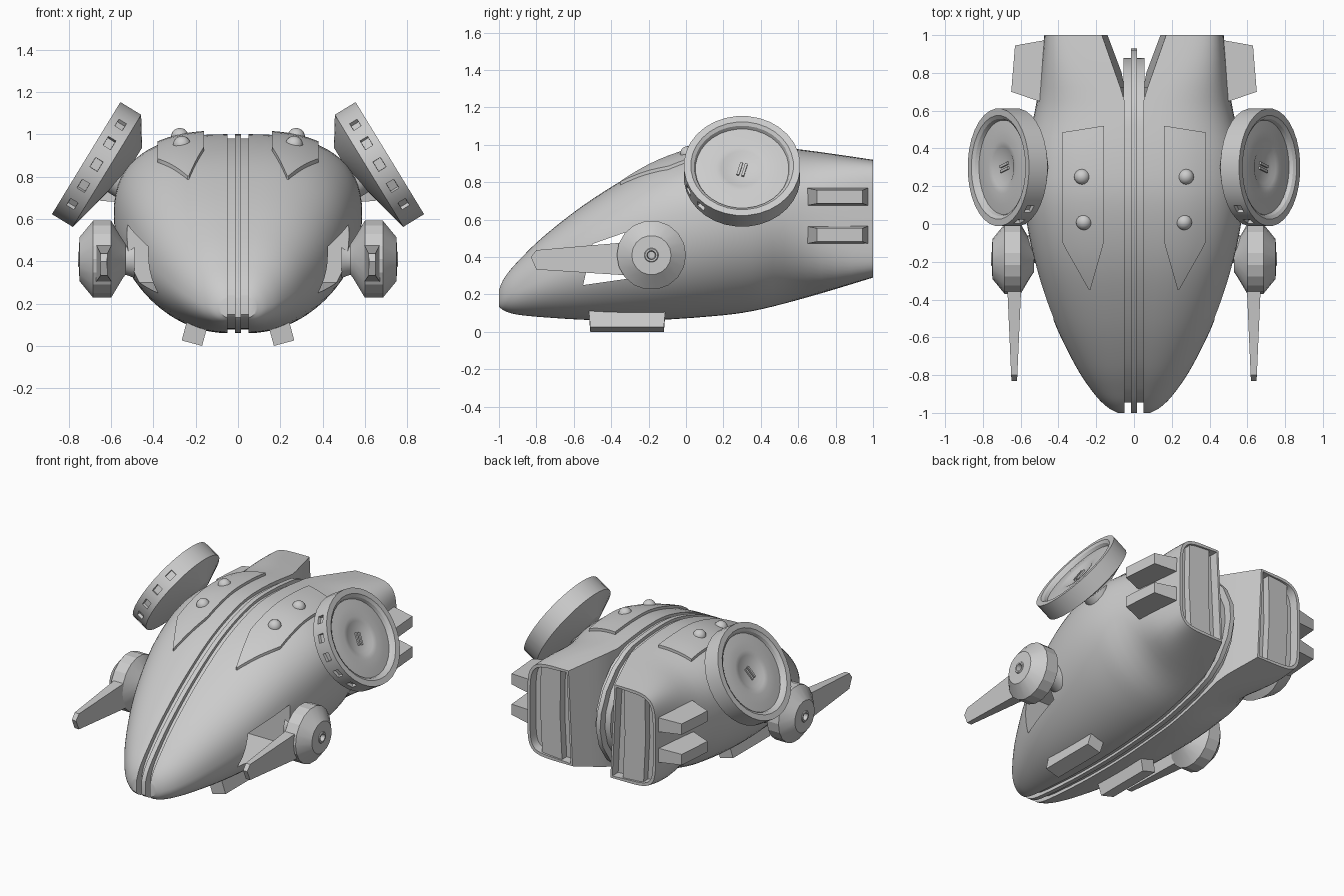
import bpy, bmesh, math
from mathutils import Matrix, Vector

if "Cube" in bpy.data.objects:
    bpy.data.objects.remove(bpy.data.objects["Cube"])


def loft(rings, bm=None):
    """Skin closed rings of points and cap both ends."""
    bm = bm or bmesh.new()
    vs = [[bm.verts.new(p) for p in r] for r in rings]
    n = len(rings[0])
    for a, b in zip(vs, vs[1:]):
        for j in range(n):
            bm.faces.new((a[j], a[(j + 1) % n], b[(j + 1) % n], b[j]))
    bm.faces.new(vs[0])
    bm.faces.new(vs[-1])
    return bm


def finish(name, bm, mirror=True, angle=30, matrix=None, cutter=None):
    bmesh.ops.recalc_face_normals(bm, faces=bm.faces)
    if matrix:
        bm.transform(matrix)
    me = bpy.data.meshes.new(name)
    bm.to_mesh(me)
    bm.free()
    ob = bpy.data.objects.new(name, me)
    bpy.context.collection.objects.link(ob)
    bpy.ops.object.select_all(action='DESELECT')
    ob.select_set(True)
    bpy.context.view_layer.objects.active = ob
    if cutter:
        m = ob.modifiers.new("cut", 'BOOLEAN')
        m.object, m.operation, m.solver = cutter, 'DIFFERENCE', 'EXACT'
        bpy.ops.object.modifier_apply(modifier="cut")
    if angle:
        bpy.ops.object.shade_smooth_by_angle(angle=math.radians(angle))
    if mirror:
        m = ob.modifiers.new("mirror", 'MIRROR')
        m.use_mirror_merge = False
        m.mirror_object = centre
    return ob


def slab(outline, x0, x1):
    return loft([[(x, y, z) for y, z in outline] for x in (x0, x1)])


def box(size, loc, rot=None):
    bm = bmesh.new()
    bmesh.ops.create_cube(bm, size=1)
    bm.transform(Matrix.Translation(loc) @ (rot or Matrix()) @ Matrix.Diagonal((*size, 1)))
    return bm


def lathe(profile, segs):
    """Rings of (radius, height, x shift) about local z."""
    rings = []
    for r, h, s in profile:
        rings.append([(s + r * math.cos(2 * math.pi * (j - .5) / segs),
                       r * math.sin(2 * math.pi * (j - .5) / segs), h) for j in range(segs)])
    return loft(rings)


# mirror centre
centre = bpy.data.objects.new("mirror_centre", None)
bpy.context.collection.objects.link(centre)
centre.hide_render = True

# hull stations: y, half width, widest z, top z, bottom z, inner x, top power, bottom power
ST = [(-1, .085, .18, .225, .135, .05, 2, 2), (-.97, .14, .19, .29, .112, .05, 2.1, 2),
      (-.9, .21, .22, .375, .092, .05, 2.2, 2), (-.75, .31, .29, .52, .077, .05, 2.3, 2),
      (-.5, .43, .40, .71, .063, .05, 2.4, 2), (-.2, .525, .52, .885, .062, .05, 2.5, 2),
      (.1, .58, .60, .985, .08, .05, 2.5, 2), (.35, .58, .62, 1.0, .11, .05, 2.5, 2),
      (.65, .515, .62, .97, .185, .05, 2.8, 2.4), (1, .475, .61, .92, .29, .17, 5, 6)]


def catmull(i, t):
    p = [ST[max(0, min(len(ST) - 1, i + k))] for k in (-1, 0, 1, 2)]
    v = [.5 * (2 * b + (c - a) * t + (2 * a - 5 * b + 4 * c - d) * t * t + (3 * b - a - 3 * c + d) * t ** 3)
         for a, b, c, d in zip(*p)]
    v[5] = .05 + .12 * max(0, (v[0] - .66) / .34)
    return v


DENSE = [catmull(i, k / 5) for i in range(len(ST) - 1) for k in range(5)] + [list(ST[-1])]


def hull_top(x, y):
    for a, b in zip(DENSE, DENSE[1:]):
        if a[0] <= y <= b[0]:
            t = (y - a[0]) / (b[0] - a[0])
            _, w, zm, zt, _, xi, n, _ = [p + (q - p) * t for p, q in zip(a, b)]
            u = min(1, max(0, (x - xi) / (w - xi)))
            return zm + (zt - zm) * (1 - u ** n) ** (1 / n)


# cutter for the side opening that runs through the hull
cut = finish("opening_cutter", slab([(-.55, .25), (-.2, .30), (-.2, .575), (-.5, .47)], -1, 1), False, 0)
cut.hide_render = True

# hull half with recessed rear exhaust; inner rear wall leans in towards the bottom
rings = []
for y, w, zm, zt, zb, xi, nt, nb in DENSE:
    ring = []
    low = .05 + .09 * max(0, (y - .76) / .24)
    for k in range(33):
        a = math.pi / 2 - math.pi * k / 32
        c, s = max(0, math.cos(a)), math.sin(a)
        n, h = (nt, zt - zm) if s >= 0 else (nb, zm - zb)
        x0 = low + (xi - low) * (s + 1) / 2
        ring.append((x0 + (w - x0) * c ** (2 / n), y, zm + math.copysign(h * abs(s) ** (2 / n), s)))
    rings.append(ring)
bm = loft(rings)
bmesh.ops.recalc_face_normals(bm, faces=bm.faces)
rear = [f for f in bm.faces if f.calc_center_median().y > .999]
bmesh.ops.inset_region(bm, faces=rear, thickness=.02)
bmesh.ops.inset_region(bm, faces=rear, thickness=.002, depth=-.06)
finish("hull_half", bm, cutter=cut)
finish("exhaust_panel", loft([[(x, .93, z), (x, .99, z), (x + .15, .985, z), (x + .15, .93, z)]
                              for x, z in ((.225, .305), (.24, .6), (.235, .905))]))

# central ridge and the groove floor either side of it
outline = [(d[0], d[3]) for d in DENSE if d[0] < .6]
outline += [(.65, .955), (.76, .89), (.86, .78), (.92, .65), (.93, .54), (.9, .42), (.82, .30), (.72, .22)]
outline += [(d[0], d[4]) for d in reversed(DENSE) if d[0] < .6]
finish("centre_ridge", slab(outline, -.015, .015), False, cutter=cut)
inner = [(y * .945, .5 + (z - .5) * .96) for y, z in outline]
finish("groove_floor", slab(inner, -.055, .055), False, cutter=cut)

# raised top plates following the hull
rings = []
for k in range(18):
    y = -.35 + .87 * k / 17
    t = min(1, (y + .35) / .25)
    lo, hi = .232 + (.16 - .232) * t, .238 + (.38 - .238) * t
    xs = [lo + (hi - lo) * i / 5 for i in range(6)]
    ys = [y - .035 * i / 5 * max(0, k - 14) / 3 for i in range(6)]
    top = [(x, v, hull_top(x, v)) for x, v in zip(xs, ys)]
    rings.append([(x, v, z + .018) for x, v, z in top] + [(x, v, z - .03) for x, v, z in reversed(top)])
finish("top_plate", loft(rings))

# domes on the plates
for i, (x, y) in enumerate(((.275, .25), (.265, .01))):
    bm = bmesh.new()
    bmesh.ops.create_uvsphere(bm, u_segments=16, v_segments=10, radius=.042)
    finish(f"plate_dome_{i}", bm, matrix=Matrix.Translation((x, y, hull_top(x, y) + .006)))

# large tilted dish: local z is its outward normal, local x points down the face
N, T = Vector((.853, 0, .521)).normalized(), Vector((.521, 0, -.853)).normalized()
dish = Matrix((T, (0, 1, 0), N)).transposed().to_4x4()
dish.translation = (.718, .3, .888)
bm = lathe([(.01, -.042, 0), (.085, -.042, 0), (.11, -.028, 0), (.14, -.024, 0), (.2, -.026, 0), (.25, -.032, 0),
            (.258, -.012, 0), (.275, 0, 0), (.312, 0, 0), (.312, -.032, 0), (.312, -.082, 0), (.312, -.115, 0),
            (.07, -.2, -.11)], 32)
bmesh.ops.recalc_face_normals(bm, faces=bm.faces)
bm.faces.ensure_lookup_table()
windows = [bm.faces[9 * 32 + j] for j in (20, 22, 24, 26, 28)]
bmesh.ops.inset_individual(bm, faces=windows, thickness=.006)
bmesh.ops.inset_individual(bm, faces=windows, thickness=.001, depth=-.02)
finish("dish", bm, matrix=dish)
for i, y in enumerate((-.013, .013)):
    finish(f"dish_bar_{i}", box((.08, .014, .02), (0, y, -.042)), angle=0,
           matrix=dish @ Matrix.Rotation(math.radians(-15), 4, 'Z'))
finish("dish_neck", lathe([(.085, -.15, 0), (.085, -.225, 0), (.13, -.24, 0), (.13, -.32, 0)], 20), matrix=dish)

# side pivot drum with centre socket, on a short flared mount
drum = Matrix.Translation((0, -.185, .41)) @ Matrix.Rotation(math.pi / 2, 4, 'Y')
finish("pivot_drum", lathe([(.07, .53, 0), (.10, .55, 0), (.185, .6, 0), (.185, .685, 0), (.105, .75, 0),
                            (.038, .752, 0), (.034, .757, 0), (.024, .757, 0), (.02, .725, 0)], 18),
       matrix=drum, angle=15)
mount = Matrix.Translation((0, -.13, .41)) @ Matrix.Rotation(math.pi / 2, 4, 'Y')
finish("drum_mount", lathe([(.09, .49, 0), (.075, .53, 0), (.07, .56, 0)], 18), matrix=mount)

# forward blade, thinner at the tip
blade = [(-.25, .495), (-.36, .475), (-.80, .437), (-.83, .40), (-.80, .333), (-.36, .305), (-.25, .30)]
finish("forward_blade", loft([[(.634 + s * (.015 + .022 * (y + .83) / .5), y, z) for y, z in blade]
                              for s in (-1, 1)]), angle=0)

# rear side fins
for i, z in enumerate((.722, .518)):
    finish(f"rear_fin_{i}", loft([
        [(.475, .64, z - .048), (.46, .975, z - .048), (.46, .975, z + .048), (.475, .64, z + .048)],
        [(.65, .70, z - .036), (.63, .945, z - .036), (.63, .945, z + .036), (.65, .70, z + .036)]]), angle=0)

# landing skids
tilt = Matrix.Rotation(math.radians(-15), 4, 'Y')
bm = box((.10, .41, .10), (0, 0, 0))
for v in bm.verts:
    if v.co.z < 0:
        v.co.y *= .96
finish("landing_skid", bm, angle=0, matrix=Matrix.Translation((.205, -.315, .0612)) @ tilt)
bpy.data.objects.remove(cut)
